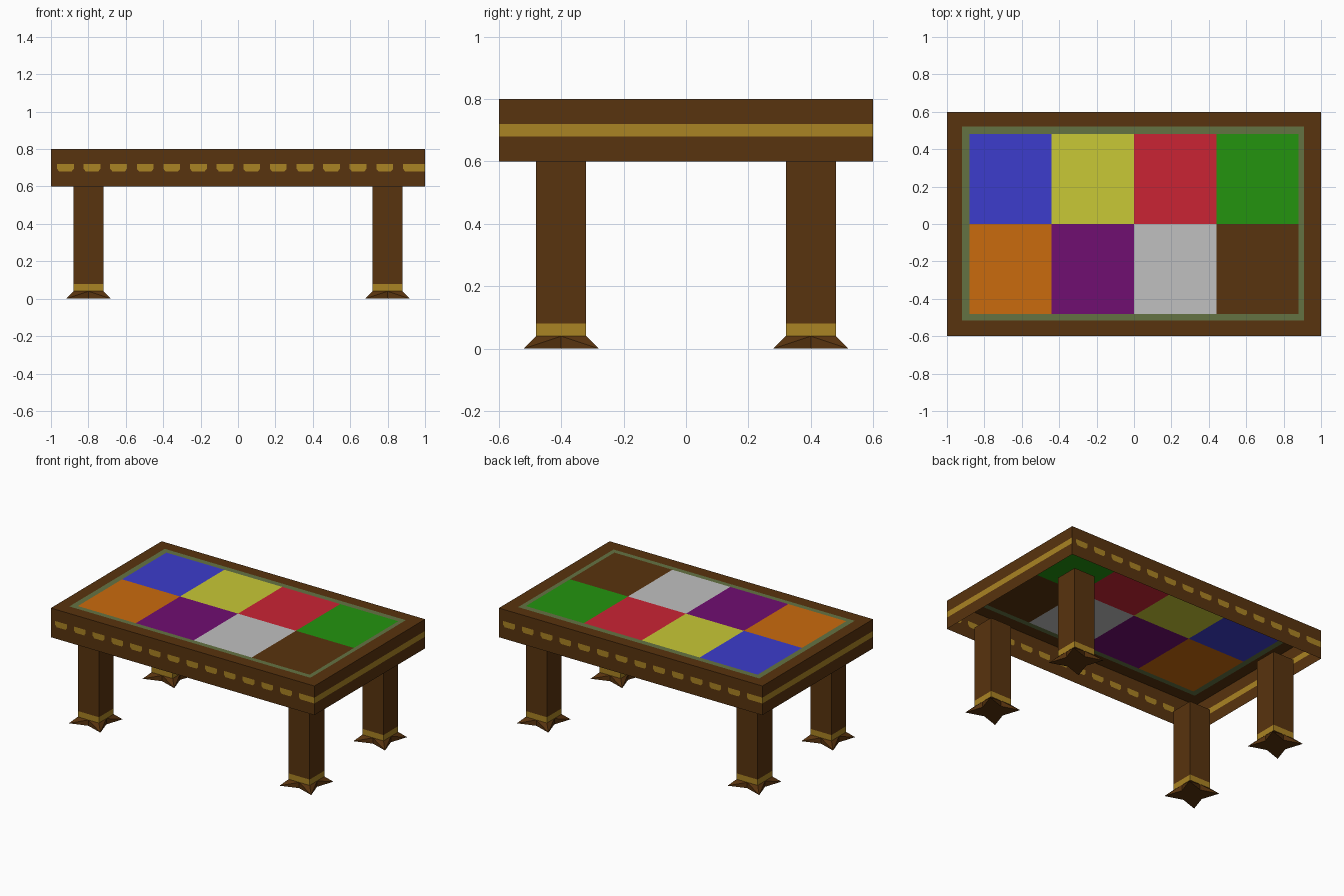
import bpy, math
from mathutils import Matrix

if "Cube" in bpy.data.objects:
    bpy.data.objects.remove(bpy.data.objects["Cube"])


def material(name, r, g, b):
    def lin(c):
        c /= 255
        return c / 12.92 if c <= 0.04045 else ((c + 0.055) / 1.055) ** 2.4
    m = bpy.data.materials.new(name)
    m.diffuse_color = (lin(r), lin(g), lin(b), 1)
    m.use_nodes = True
    m.node_tree.nodes["Principled BSDF"].inputs["Base Color"].default_value = m.diffuse_color
    return m


wood = material("brown wood", 88, 51, 14)
gold = material("gold", 170, 131, 35)
border = material("moss border", 100, 114, 66)
blue = material("blue", 60, 60, 204)
yellow = material("yellow", 200, 200, 54)
red = material("red", 202, 36, 52)
green = material("green", 35, 148, 15)
orange = material("orange", 202, 107, 13)
purple = material("purple", 112, 14, 113)
grey = material("light grey", 192, 192, 192)


def build(name, verts, faces, mats, indices):
    me = bpy.data.meshes.new(name)
    me.from_pydata(verts, [], faces)
    for m in mats:
        me.materials.append(m)
    me.polygons.foreach_set("material_index", indices)
    me.update()
    ob = bpy.data.objects.new(name, me)
    bpy.context.collection.objects.link(ob)
    return ob


def sheet(name, us, vs, place, rule, mats):
    """Flat sheet cut along the us and vs lines; rule(i, j) picks the colour."""
    n = len(vs)
    verts = [place(i, j) for i in range(len(us)) for j in range(n)]
    faces, idx = [], []
    for i in range(len(us) - 1):
        for j in range(n - 1):
            a = i * n + j
            faces.append((a, a + n, a + n + 1, a + 1))
            idx.append(rule(i, j))
    return build(name, verts, faces, mats, idx)


# Table top: wooden rim, moss border, eight coloured panels
xs = [-1, -0.92, -0.88, -0.44, 0, 0.44, 0.88, 0.91, 1]
ys = [-0.6, -0.515, -0.48, 0, 0.48, 0.52, 0.6]
top_mats = [wood, border, orange, purple, grey, blue, yellow, red, green]
panels = [[2, 3, 4, 0], [5, 6, 7, 8]]


def top_rule(i, j):
    if i in (0, 7) or j in (0, 5):
        return 0
    if i in (1, 6) or j in (1, 4):
        return 1
    return panels[j - 2][i - 2]


sheet("table_top", xs, ys, lambda i, j: (xs[i], ys[j], 0.8), top_rule, top_mats)

# Long apron boards with gold dashes, narrower at their lower edge
cuts = [-1]
for k in range(14):
    start = -0.968 + k * 0.1423
    cuts += [start, start + 0.09 if k < 13 else 1.0]
levels = [0.6, 0.68, 0.695, 0.72, 0.8]


def dash_point(i, j):
    x = cuts[i]
    if j == 1 and 0 < i < len(cuts) - 1:
        x += 0.012 if i % 2 else -0.012
    return (x, -0.6, levels[j])


def dash_rule(i, j):
    return int(i % 2 == 1 and j in (1, 2))


for name, turn in (("front_apron", 0), ("back_apron", math.pi)):
    ob = sheet(name, cuts, levels, dash_point, dash_rule, [wood, gold])
    ob.data.transform(Matrix.Rotation(turn, 4, 'Z'))

# Short apron boards with one continuous gold stripe
ends = [-0.6, 0.6]
bands = [0.6, 0.68, 0.72, 0.8]
for name, turn in (("right_apron", 0), ("left_apron", math.pi)):
    ob = sheet(name, ends, bands, lambda i, j: (1, ends[i], bands[j]),
               lambda i, j: int(j == 1), [wood, gold])
    ob.data.transform(Matrix.Rotation(turn, 4, 'Z'))

# Square legs with a gold band and a four-pointed star foot
RING = [(-1, -1), (0, -1), (1, -1), (1, 0), (1, 1), (0, 1), (-1, 1), (-1, 0)]


def leg(name, cx, cy):
    verts, faces, idx = [], [], []
    for z in (0, 0.04, 0.08, 0.6):
        for x, y in RING:
            r = 0.12 if z == 0 and x * y else 0.08
            verts.append((cx + x * r, cy + y * r, z))
    for k in range(3):
        for i in range(8):
            a, b = k * 8 + i, k * 8 + (i + 1) % 8
            c, d = b + 8, a + 8
            if k:
                faces.append((a, b, c, d))
                idx.append(int(k == 1))
            else:
                # split each foot facet from the star tip to the middle of the side
                faces += [(a, b, c), (a, c, d)] if i % 2 == 0 else [(a, b, d), (b, c, d)]
                idx += [0, 0]
    # star sole and flat cap
    verts.append((cx, cy, 0))
    hub = len(verts) - 1
    for i in range(8):
        faces.append((hub, (i + 1) % 8, i))
        idx.append(0)
    faces.append(tuple(range(24, 32)))
    idx.append(0)
    build(name, verts, faces, [wood, gold], idx)


for sy, depth in ((-1, "front"), (1, "back")):
    for sx, side in ((-1, "left"), (1, "right")):
        leg(f"{depth}_{side}_leg", sx * 0.8, sy * 0.4)
